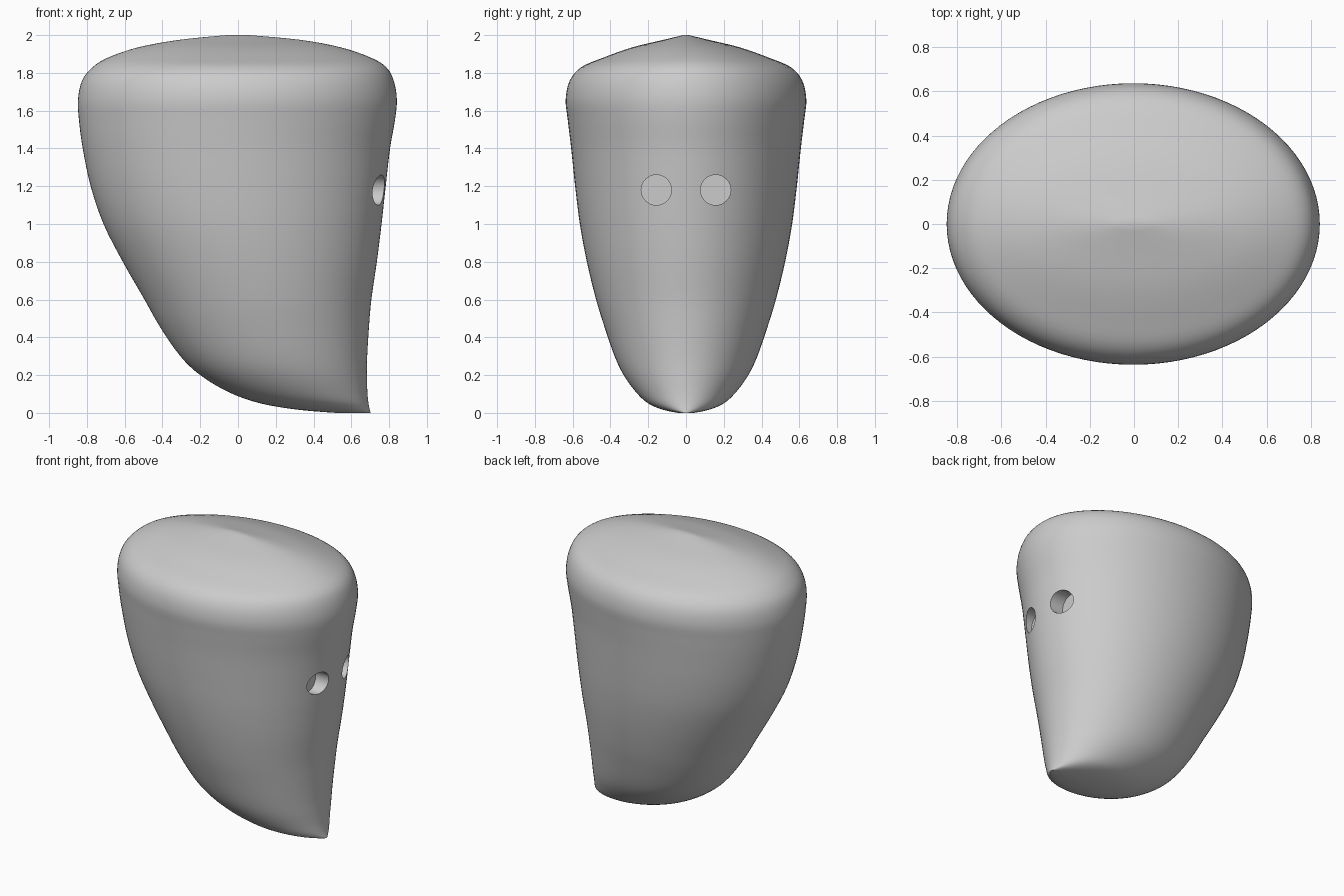
import bpy
import bmesh
import math
from mathutils import Vector

if "Cube" in bpy.data.objects:
    bpy.data.objects.remove(bpy.data.objects["Cube"])

SEGMENTS = 96
STEPS = 4

# Body sections from tip to crown: height, left edge, right edge, half depth
SECTIONS = [
    (0, .52, .703, .04), (.016, .325, .698, .12), (.05, .12, .691, .2),
    (.11, -.05, .685, .265), (.2, -.2, .683, .33), (.3, -.305, .684, .378),
    (.45, -.41, .693, .43), (.6, -.495, .706, .476), (.8, -.61, .735, .525),
    (1, -.712, .76, .562), (1.2, -.78, .782, .587), (1.4, -.822, .805, .608),
    (1.55, -.842, .831, .626), (1.66, -.847, .841, .637),
    (1.76, -.825, .824, .615), (1.83, -.77, .785, .555),
    (1.88, -.69, .705, .44), (1.935, -.53, .545, .285),
    (1.975, -.31, .33, .12), (2, -.06, .06, .015),
]


def make_material(name, colour):
    material = bpy.data.materials.new(name)
    material.use_nodes = True
    material.diffuse_color = colour
    material.node_tree.nodes["Principled BSDF"].inputs["Base Color"].default_value = colour
    return material


def spline(points, steps):
    """Smooth curve passing through every point."""
    result = []
    last = len(points) - 1
    for i in range(last):
        a, b = points[max(i - 1, 0)], points[i]
        c, d = points[i + 1], points[min(i + 2, last)]
        for s in range(steps):
            t = s / steps
            result.append(b + (c - a) * (t / 2)
                          + (a * 2 - b * 5 + c * 4 - d) * (t * t / 2)
                          + (b * 3 - a - c * 3 + d) * (t ** 3 / 2))
    result.append(points[-1])
    return result


def loft_body(name, sections, material):
    """Skin a stack of horizontal ellipses and cap both ends."""
    bm = bmesh.new()
    rings = []
    for height, left, right, depth in sections:
        centre, radius = (left + right) / 2, (right - left) / 2
        ring = []
        for k in range(SEGMENTS):
            angle = math.tau * k / SEGMENTS
            ring.append(bm.verts.new((centre + radius * math.cos(angle),
                                      depth * math.sin(angle), height)))
        rings.append(ring)
    for lower, upper in zip(rings, rings[1:]):
        for k in range(SEGMENTS):
            n = (k + 1) % SEGMENTS
            bm.faces.new((lower[k], lower[n], upper[n], upper[k]))
    bm.faces.new(reversed(rings[0]))
    bm.faces.new(rings[-1])
    mesh = bpy.data.meshes.new(name)
    bm.to_mesh(mesh)
    bm.free()
    mesh.materials.append(material)
    obj = bpy.data.objects.new(name, mesh)
    bpy.context.collection.objects.link(obj)
    return obj


def drill(body, y, floor_x):
    """Cut a round blind hole into the narrow face."""
    length = .5
    bpy.ops.mesh.primitive_cylinder_add(
        vertices=48, radius=.08, depth=length,
        location=(floor_x + length / 2, y, 1.18), rotation=(0, math.pi / 2, 0))
    cutter = bpy.context.object
    cutter.name = "hole_cutter"
    cutter.hide_render = True
    cutter.data.materials.append(body.data.materials[0])
    cut = body.modifiers.new("eye_hole", "BOOLEAN")
    cut.operation = "DIFFERENCE"
    cut.solver = "EXACT"
    cut.object = cutter
    bpy.context.view_layer.objects.active = body
    bpy.ops.object.modifier_apply(modifier=cut.name)
    bpy.data.objects.remove(cutter)


# Tapered body with a hooked tip
grey = make_material("plain grey", (.6, .6, .6, 1))
body = loft_body("body", spline([Vector(s) for s in SECTIONS], STEPS), grey)

# Pair of round eye holes
for side in (-1, 1):
    drill(body, side * .157, .67)

# Smooth skin with crisp hole rims
bpy.ops.object.select_all(action="DESELECT")
body.select_set(True)
bpy.context.view_layer.objects.active = body
bpy.ops.object.shade_smooth_by_angle(angle=math.radians(40))
